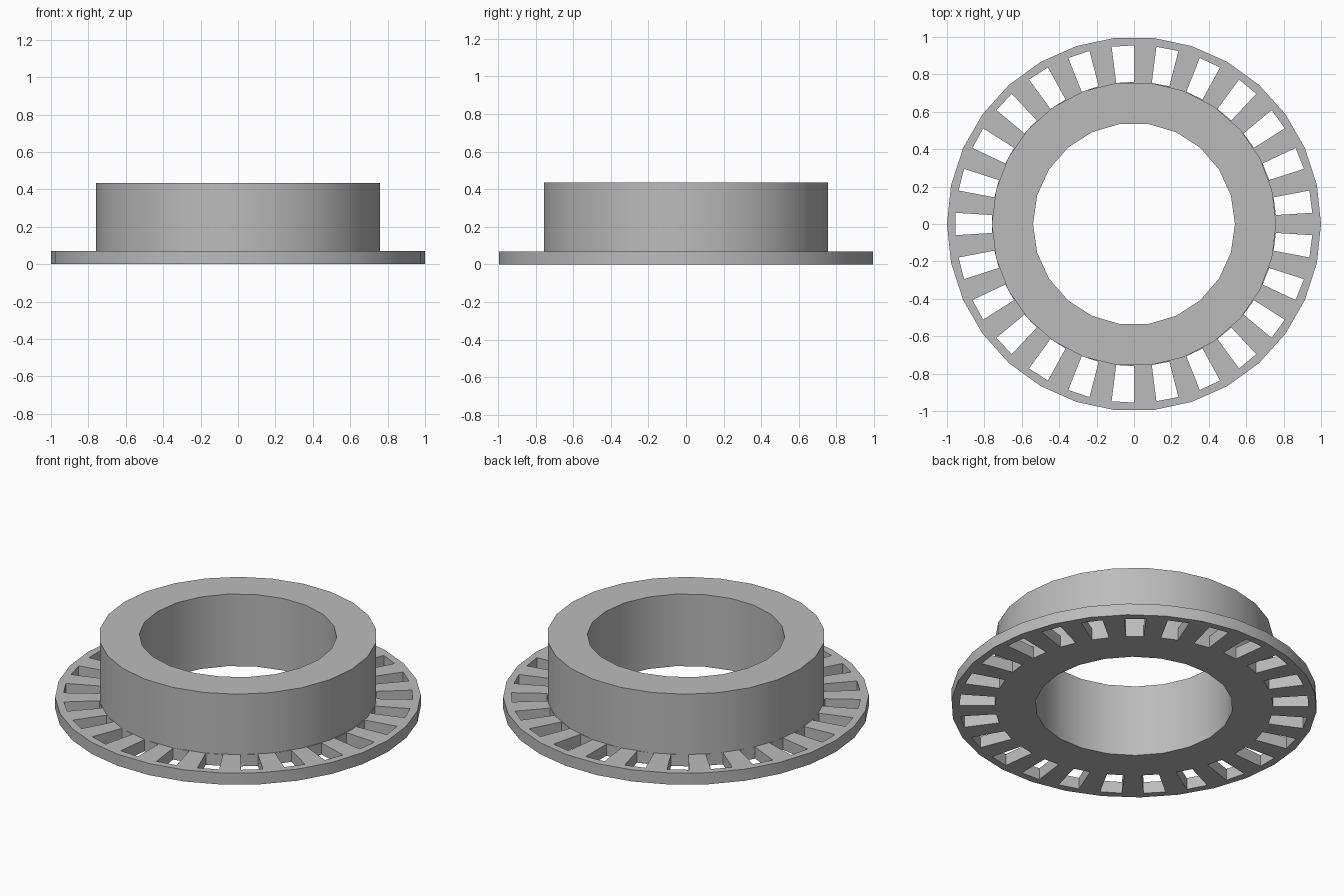
import bpy
import bmesh
from math import radians, cos, sin

cube = bpy.data.objects.get("Cube")
if cube:
    bpy.data.objects.remove(cube, do_unlink=True)

grey = bpy.data.materials.new("plain grey")
grey.use_nodes = True
colour = (0.5, 0.5, 0.5, 1)
grey.diffuse_color = colour
grey.node_tree.nodes["Principled BSDF"].inputs["Base Color"].default_value = colour

FLANGE_TOP, SLEEVE_TOP = 0.07, 0.435
RIM, SLOT_OUTER, SLEEVE, BORE = 1.0, 0.955, 0.76, 0.54
SLOTS = 25


def polar(radius, degrees):
    return (radius * cos(radians(degrees)), radius * sin(radians(degrees)))


def circle(radius, sides):
    return [polar(radius, 360 * i / sides) for i in range(sides)]


def extruded_outline(name, loops, bottom, top):
    """Fill the outer loop, leave the inner loops as holes, and give it height."""
    curve = bpy.data.curves.new(name, "CURVE")
    curve.dimensions = "2D"
    curve.fill_mode = "BOTH"
    curve.extrude = (top - bottom) / 2
    for loop in loops:
        spline = curve.splines.new("POLY")
        spline.points.add(len(loop) - 1)
        for point, (x, y) in zip(spline.points, loop):
            point.co = (x, y, 0, 1)
        spline.use_cyclic_u = True
    obj = bpy.data.objects.new(name, curve)
    bpy.context.collection.objects.link(obj)
    bpy.ops.object.select_all(action="DESELECT")
    obj.select_set(True)
    bpy.context.view_layer.objects.active = obj
    bpy.ops.object.convert(target="MESH")
    obj = bpy.context.view_layer.objects.active
    obj.name = name

    # Weld the caps to the walls
    bm = bmesh.new()
    bm.from_mesh(obj.data)
    bmesh.ops.remove_doubles(bm, verts=bm.verts, dist=0.0001)
    bmesh.ops.translate(bm, verts=bm.verts, vec=(0, 0, (top + bottom) / 2))
    bmesh.ops.recalc_face_normals(bm, faces=bm.faces)
    bm.to_mesh(obj.data)
    bm.free()
    obj.data.materials.clear()
    obj.data.materials.append(grey)
    bpy.ops.object.shade_smooth_by_angle(angle=radians(30))
    return obj


# Slotted flange: slots and bars take equal angles
pitch = 360 / SLOTS
slots = []
for i in range(SLOTS):
    start = 90 + i * pitch
    end = start + pitch / 2
    slots.append([polar(SLEEVE, start), polar(SLOT_OUTER, start),
                  polar(SLOT_OUTER, end), polar(SLEEVE, end)])
bore = circle(BORE, 22)
extruded_outline("slotted_flange", [circle(RIM, 30), bore] + slots, 0, FLANGE_TOP)

# Raised sleeve around the bore
extruded_outline("sleeve", [circle(SLEEVE, 26), bore], FLANGE_TOP, SLEEVE_TOP)
